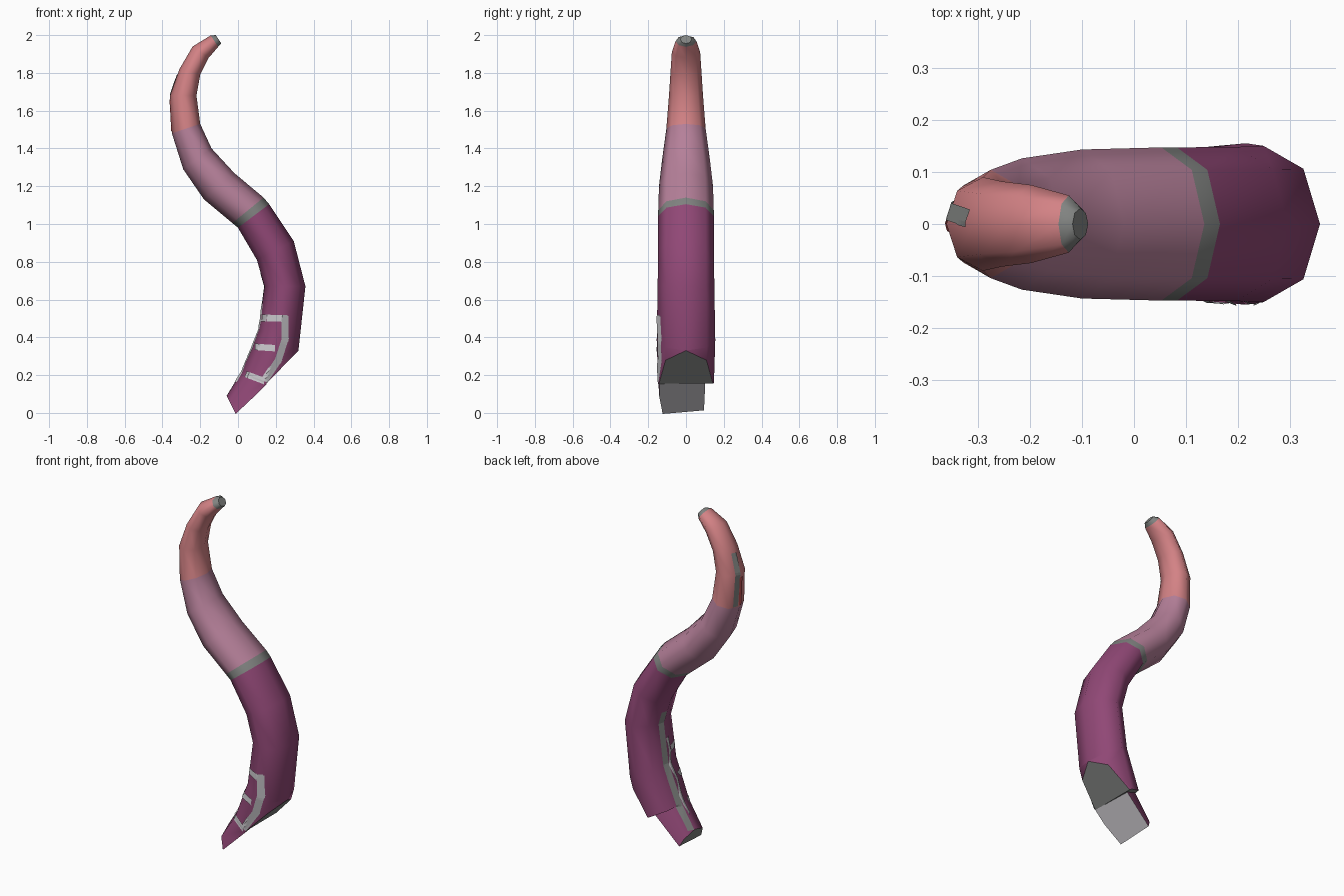
import bpy, bmesh, math
from mathutils import Vector
from mathutils.bvhtree import BVHTree

if "Cube" in bpy.data.objects:
    bpy.data.objects.remove(bpy.data.objects["Cube"])


def material(name, hexcode):
    lin = [(int(hexcode[i:i + 2], 16) / 255) ** 2.2 for i in (0, 2, 4)]
    m = bpy.data.materials.new(name)
    m.diffuse_color = (*lin, 1)
    m.use_nodes = True
    m.node_tree.nodes["Principled BSDF"].inputs["Base Color"].default_value = m.diffuse_color
    return m


PLUM, MAUVE, CORAL, GREY, LIGHT, RED = [material(*a) for a in (
    ("plum", "8F4975"), ("mauve", "B47F98"), ("coral", "D28184"),
    ("grey", "808280"), ("light grey", "C8C6CA"), ("red", "BC5052"))]
SIDES = 8


def finish(bm, name, mats):
    me = bpy.data.meshes.new(name)
    bm.to_mesh(me)
    bm.free()
    ob = bpy.data.objects.new(name, me)
    bpy.context.collection.objects.link(ob)
    for m in mats:
        me.materials.append(m)
    return ob


def tube(name, rings, mats, bands, cut=None):
    """Loft rings (left x, z, right x, z, front half width, back half width)."""
    bm = bmesh.new()
    loops = []
    for lx, lz, rx, rz, hf, hb in rings:
        c = Vector(((lx + rx) / 2, 0, (lz + rz) / 2))
        half = Vector(((rx - lx) / 2, 0, (rz - lz) / 2))
        loop = []
        for i in range(SIDES):
            a = math.tau * i / SIDES
            s = math.sin(a)
            loop.append(bm.verts.new(c + half * math.cos(a)
                                     + Vector((0, s * (hb if s > 0 else hf), 0))))
        loops.append(loop)
    for k in range(len(loops) - 1):
        for i in range(SIDES):
            j = (i + 1) % SIDES
            f = bm.faces.new((loops[k][i], loops[k][j], loops[k + 1][j], loops[k + 1][i]))
            f.material_index = bands[k]
            f.smooth = True
    # flat end caps use the second material
    for loop in (loops[0], loops[-1]):
        bm.faces.new(loop).material_index = 1
    if cut:
        co, no, idx = cut
        r = bmesh.ops.bisect_plane(bm, geom=bm.verts[:] + bm.edges[:] + bm.faces[:],
                                   plane_co=co, plane_no=no, clear_outer=True)
        edges = [e for e in bm.edges if e.is_boundary]
        old = set(bm.faces)
        bmesh.ops.holes_fill(bm, edges=edges, sides=0)
        for f in bm.faces:
            if f not in old:
                f.material_index = idx
                f.smooth = False
    bmesh.ops.recalc_face_normals(bm, faces=bm.faces[:])
    return finish(bm, name, mats)


# upper tentacle: grey rounded tip, coral, mauve, grey ring
upper = tube("upper_tentacle", [
    (-.118, 2.0, -.088, 1.955, .03, .03),
    (-.145, 1.998, -.105, 1.938, .055, .055),
    (-.24, 1.94, -.155, 1.88, .075, .075),
    (-.31, 1.82, -.20, 1.79, .082, .082),
    (-.36, 1.68, -.22, 1.68, .09, .09),
    (-.35, 1.48, -.20, 1.53, .104, .104),
    (-.29, 1.29, -.14, 1.40, .126, .126),
    (-.18, 1.13, -.02, 1.27, .143, .143),
    (-.03, 1.005, .135, 1.14, .147, .147),
    (0, .98, .165, 1.105, .147, .147)],
    [CORAL, GREY, MAUVE], [1, 0, 0, 0, 0, 2, 2, 2, 1])

# lower body with a slanted cut underside
body = tube("lower_body", [
    (0, .98, .165, 1.105, .147, .147),
    (.10, .81, .295, .91, .148, .148),
    (.14, .67, .357, .67, .15, .15),
    (.11, .44, .32, .33, .155, .155),
    (.02, .22, .26, .10, .148, .148)],
    [PLUM, GREY], [0] * 4,
    cut=((.32, 0, .33), (.18, 0, -.175), 1))

# narrower tongue continuing below the body
tongue = tube("base_tongue", [
    (.02, .22, .26, .10, .146, .105),
    (-.06, .09, .06, -.15, .135, .112)],
    [PLUM, GREY, LIGHT], [0],
    cut=((-.02, 0, .003), (.15, .02, -.155), 2))


def strip(name, pts, width, axis, mat, targets):
    """Thin plate draped on the surface along a path, seen along axis."""
    trees = [BVHTree.FromPolygons([v.co for v in o.data.vertices],
                                  [p.vertices for p in o.data.polygons]) for o in targets]
    ray = Vector((0, 1, 0)) if axis == "y" else Vector((1, 0, 0))

    def drape(p):
        o = Vector((p.x, -2, p.y)) if axis == "y" else Vector((-2, p.x, p.y))
        hits = [h for h in (t.ray_cast(o, ray) for t in trees) if h[0]]
        if not hits:
            return None
        h = min(hits, key=lambda h: h[3])
        n = h[1] if h[1].dot(ray) < 0 else -h[1]
        return h[0] + n * .004

    bm = bmesh.new()
    for a, b in zip(pts, pts[1:]):
        a, b = Vector(a), Vector(b)
        d = (b - a).normalized()
        side = Vector((-d.y, d.x)) * width
        a, b = a - d * width * .35, b + d * width * .35
        n = max(2, int((b - a).length / .012))
        grid = [[drape(a.lerp(b, i / n) + side * (j / 4 - .5)) for j in range(5)]
                for i in range(n + 1)]
        verts = [[bm.verts.new(p) if p else None for p in row] for row in grid]
        for i in range(n):
            for j in range(4):
                q = (verts[i][j], verts[i + 1][j], verts[i + 1][j + 1], verts[i][j + 1])
                if all(q):
                    f = bm.faces.new(q)
                    f.normal_update()
                    if f.normal.dot(ray) > 0:
                        f.normal_flip()
    loose = [v for v in bm.verts if not v.link_faces]
    bmesh.ops.delete(bm, geom=loose, context="VERTS")
    finish(bm, name, [mat])


base = [body, tongue]
# light comb marking on the front of the base
strip("marking_outline", [(.13, .502), (.247, .50), (.247, .39), (.212, .28), (.145, .18)],
      .036, "y", LIGHT, base)
strip("marking_middle_bar", [(.105, .348), (.185, .343)], .034, "y", LIGHT, base)
strip("marking_lower_bar", [(.055, .20), (.13, .172)], .034, "y", LIGHT, base)
# seams down the inner edge
strip("base_seam", [(.025, .10), (.025, .40), (.025, .73)], .035, "x", GREY, base)
strip("base_wavy_edge", [(-.015, .17), (-.005, .26), (-.02, .34), (-.005, .42),
                         (-.02, .50), (-.01, .57)], .026, "x", LIGHT, base)
strip("upper_seam", [(.03, 1.50), (.025, 1.66), (.012, 1.78)], .032, "x", GREY, [upper])
strip("upper_red_edge", [(-.005, 1.50), (0, 1.65)], .025, "x", RED, [upper])
